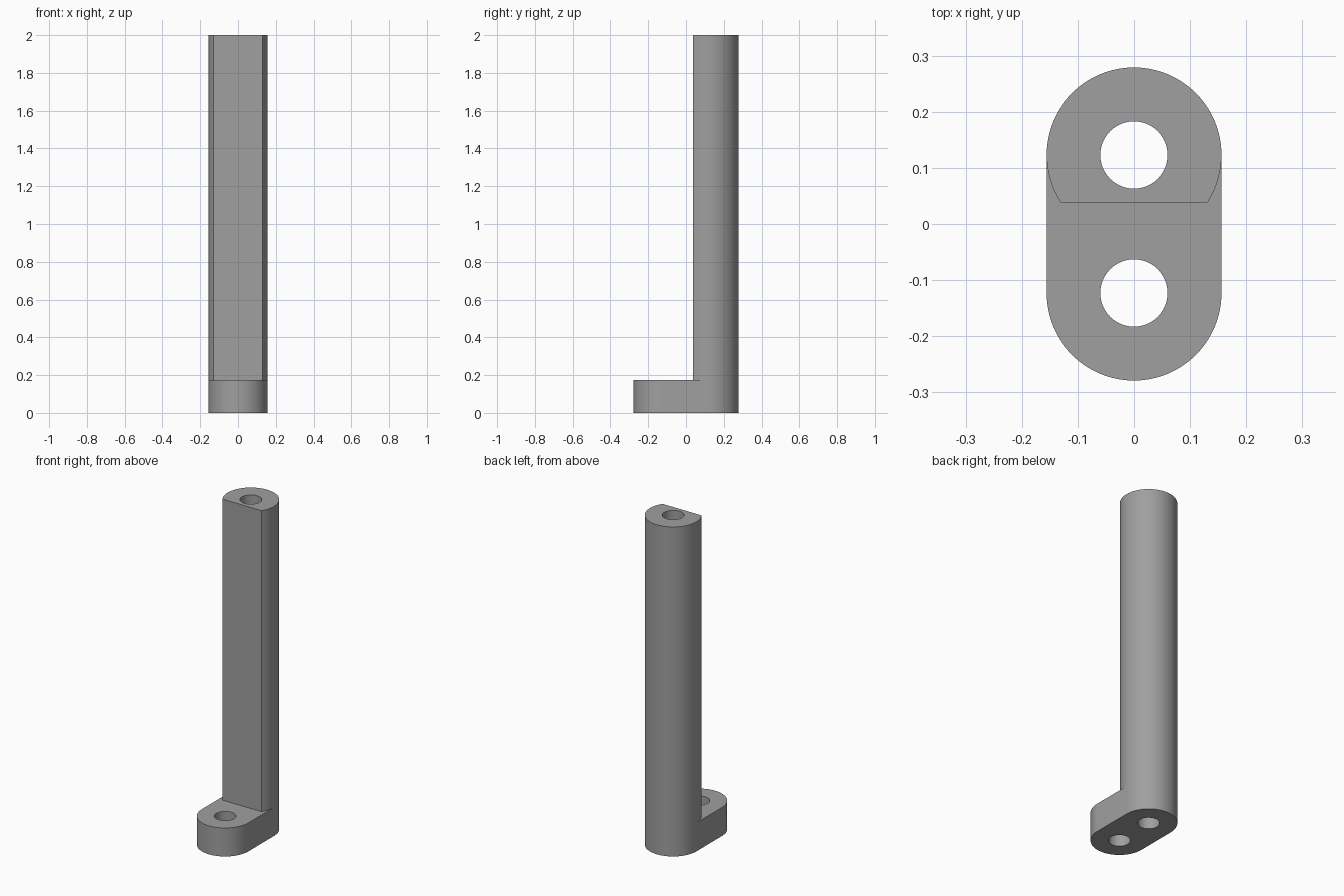
import bpy, bmesh, math

if "Cube" in bpy.data.objects:
    bpy.data.objects.remove(bpy.data.objects["Cube"])

R, HOLE, CY = 0.156, 0.06, 0.123       # outer radius, bore radius, bore offset in y
LEDGE, TOP, FLAT = 0.173, 2.0, 0.038   # foot height, full height, flat face position

bm = bmesh.new()


def arc(cy, r, a0, a1, n, z):
    """Row of n + 1 vertices along an arc, angles in degrees."""
    out = []
    for i in range(n + 1):
        a = math.radians(a0 + (a1 - a0) * i / n)
        out.append(bm.verts.new((r * math.cos(a), cy + r * math.sin(a), z)))
    return out


def ring(cy, z):
    return arc(cy, HOLE, 0, 352.5, 47, z)


def raised(row, z):
    return [bm.verts.new((v.co.x, v.co.y, z)) for v in row]


def wall(low, high, closed=True):
    n = len(low)
    for i in range(n if closed else n - 1):
        j = (i + 1) % n
        bm.faces.new((low[i], low[j], high[j], high[i]))


def cap(*loops):
    """Fill a flat outline, leaving the further loops open as holes."""
    edges = []
    for loop in loops:
        for i, v in enumerate(loop):
            w = loop[(i + 1) % len(loop)]
            edges.append(bm.edges.get((v, w)) or bm.edges.new((v, w)))
    bmesh.ops.triangle_fill(bm, use_beauty=True, edges=edges, normal=(0, 0, 1))


# Foot: rounded slot outline
back_low = arc(CY, R, 0, 180, 48, 0)
front_low = arc(-CY, R, 180, 360, 48, 0)
back_mid, front_mid = raised(back_low, LEDGE), raised(front_low, LEDGE)
wall(back_low + front_low, back_mid + front_mid)

# Post: round at the back, cut flat at the front
cut = math.degrees(math.asin((CY - FLAT) / R))
left = arc(CY, R, 180, 180 + cut, 9, LEDGE)
right = arc(CY, R, 360 - cut, 360, 9, LEDGE)
bm.verts.remove(left.pop(0))
bm.verts.remove(right.pop())
post_front = left + right
post_mid = back_mid + post_front
post_top = raised(post_mid, TOP)
wall(post_mid, post_top)

# Bores: long one through the post, short one through the foot
long_low, long_top = ring(CY, 0), ring(CY, TOP)
short_low, short_top = ring(-CY, 0), ring(-CY, LEDGE)
wall(long_low, long_top)
wall(short_low, short_top)

# Flat ends and ledge
cap(back_low + front_low, long_low, short_low)
cap(post_top, long_top)
cap([back_mid[-1]] + front_mid + [back_mid[0]] + post_front[::-1], short_top)

bmesh.ops.recalc_face_normals(bm, faces=bm.faces[:])
mesh = bpy.data.meshes.new("post_with_foot")
bm.to_mesh(mesh)
bm.free()

grey = bpy.data.materials.new("mid_grey")
grey.diffuse_color = (0.35, 0.35, 0.35, 1)
grey.use_nodes = True
grey.node_tree.nodes["Principled BSDF"].inputs["Base Color"].default_value = grey.diffuse_color
mesh.materials.append(grey)

post = bpy.data.objects.new("post_with_foot", mesh)
bpy.context.collection.objects.link(post)
bpy.context.view_layer.objects.active = post
post.select_set(True)
bpy.ops.object.shade_smooth_by_angle(angle=math.radians(30))
